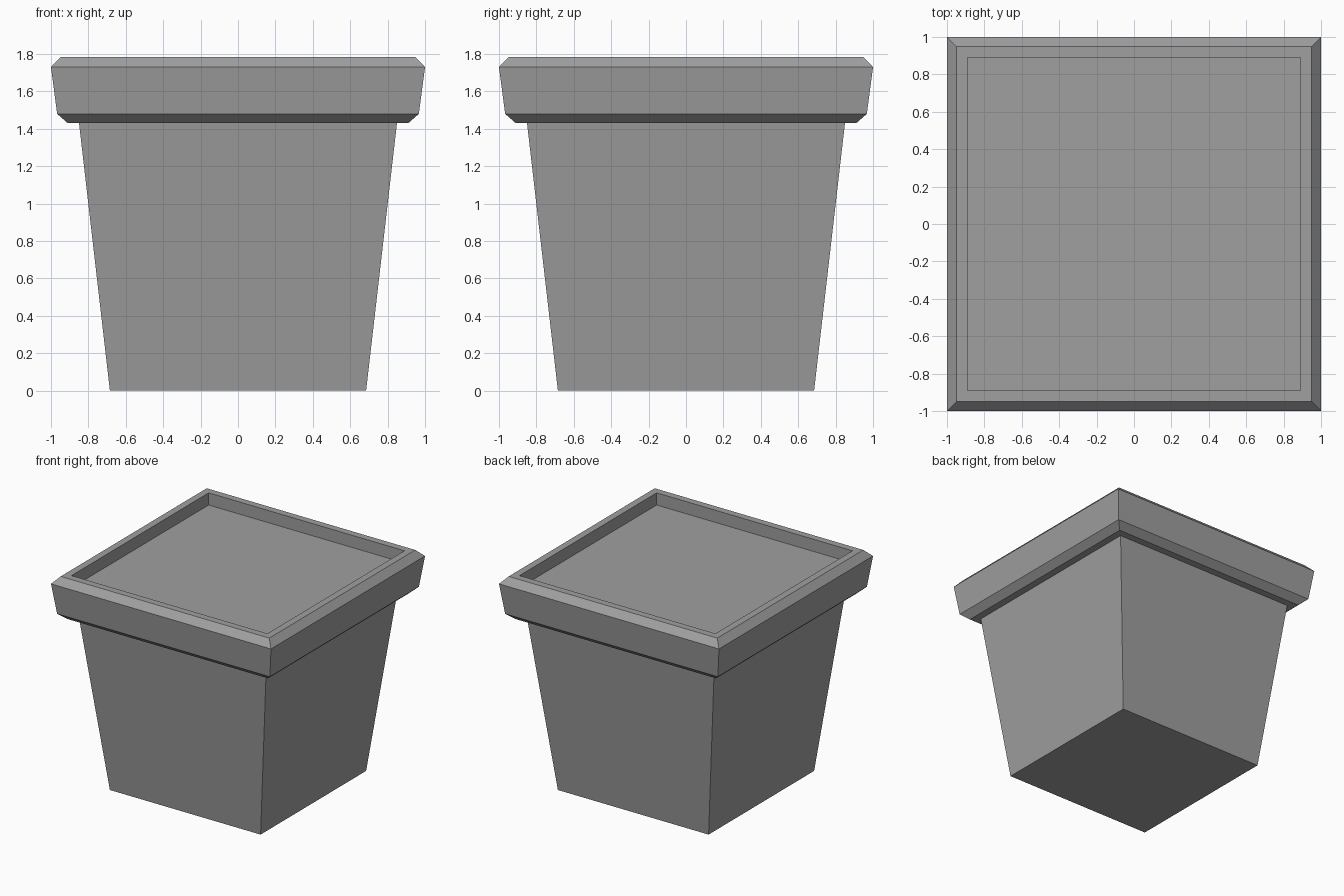
import bpy, bmesh

if "Cube" in bpy.data.objects:
    bpy.data.objects.remove(bpy.data.objects["Cube"])

grey = bpy.data.materials.new("plain grey")
grey.diffuse_color = (0.35, 0.35, 0.35, 1)
grey.use_nodes = True
grey.node_tree.nodes["Principled BSDF"].inputs["Base Color"].default_value = grey.diffuse_color


def square_loft(name, profile):
    """Stack square rings of (half width, height), capping both ends."""
    bm = bmesh.new()
    rings = [[bm.verts.new((sx * r, sy * r, z))
              for sx, sy in ((-1, -1), (1, -1), (1, 1), (-1, 1))]
             for r, z in profile]
    for low, high in zip(rings, rings[1:]):
        for i in range(4):
            j = (i + 1) % 4
            bm.faces.new((low[i], low[j], high[j], high[i]))
    bm.faces.new(rings[0][::-1])
    bm.faces.new(rings[-1])
    mesh = bpy.data.meshes.new(name)
    bm.to_mesh(mesh)
    bm.free()
    mesh.materials.append(grey)
    obj = bpy.data.objects.new(name, mesh)
    bpy.context.collection.objects.link(obj)
    return obj


# Tapered body, flared chamfered rim and recessed soil in one closed shell
square_loft("square_planter", [
    (0.685, 0.0), (0.85, 1.43),                                # body
    (0.91, 1.43), (0.967, 1.48), (1.0, 1.73), (0.948, 1.785),  # rim
    (0.89, 1.785), (0.89, 1.685),                              # inner wall, soil
])
